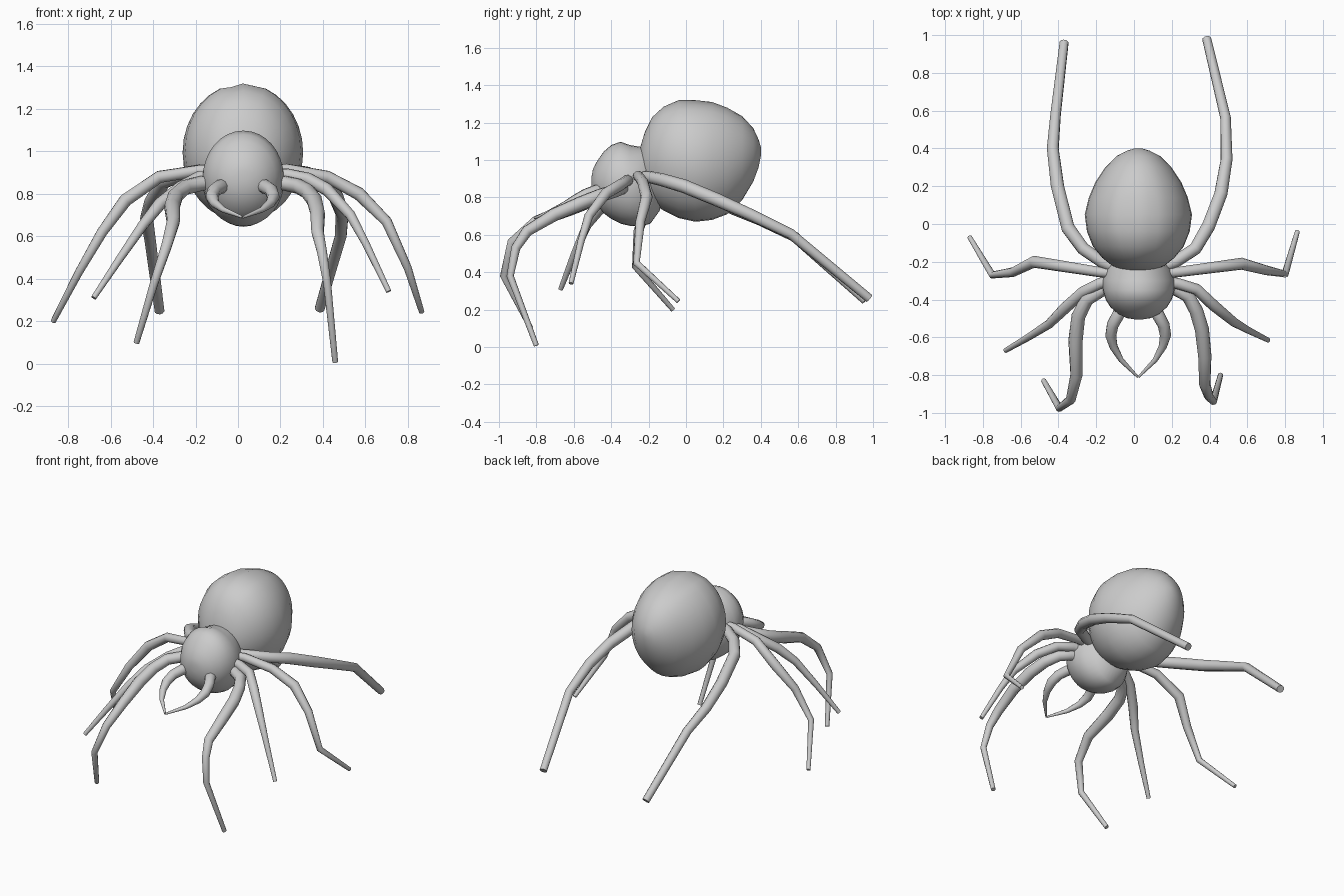
import bpy, bmesh, math
from mathutils import Vector


def skin(name, rings, angle):
    """Bridge a list of closed rings, cap both ends, shade smooth."""
    bm = bmesh.new()
    rows = [[bm.verts.new(p) for p in r] for r in rings]
    n = len(rows[0])
    for a, b in zip(rows, rows[1:]):
        for i in range(n):
            j = (i + 1) % n
            bm.faces.new((a[i], a[j], b[j], b[i]))
    bm.faces.new(rows[0])
    bm.faces.new(rows[-1])
    bmesh.ops.recalc_face_normals(bm, faces=bm.faces)
    me = bpy.data.meshes.new(name)
    bm.to_mesh(me)
    bm.free()
    ob = bpy.data.objects.new(name, me)
    bpy.context.collection.objects.link(ob)
    bpy.ops.object.select_all(action='DESELECT')
    ob.select_set(True)
    bpy.context.view_layer.objects.active = ob
    bpy.ops.object.shade_smooth_by_angle(angle=math.radians(angle))
    return ob


def tube(name, pts, radii, n=10):
    """Round limb through points; radii are (base, middle, tip)."""
    pts = [Vector(p) for p in pts]
    last = len(pts) - 1
    rings, u = [], None
    for k, p in enumerate(pts):
        d0 = (p - pts[max(k - 1, 0)]).normalized()
        d1 = (pts[min(k + 1, last)] - p).normalized()
        t = (d0 + d1).normalized()
        if u is None:
            u = t.orthogonal()
        u = (u - t * u.dot(t)).normalized()
        v = t.cross(u)
        f = 2 * k / last
        r = radii[0] + (radii[1] - radii[0]) * f if f < 1 else radii[1] + (radii[2] - radii[1]) * (f - 1)
        rings.append([p + r * (u * math.cos(a) + v * math.sin(a))
                      for a in (2 * math.pi * i / n for i in range(n))])
    return skin(name, rings, 50)


def body(name, cx, rows, groove=0.0, n=32):
    """Loft along y; rows are (y, z low, z high, half width)."""
    rings = []
    for y, lo, hi, w in rows:
        c, h = (lo + hi) / 2, (hi - lo) / 2
        ring = []
        for i in range(n):
            a = 2 * math.pi * i / n
            dx, dz = w * math.cos(a), h * math.sin(a)
            if dz > 0:
                dip = sum(math.exp(-((dx - g) / 0.018) ** 2) for g in (-0.05, 0.04))
                dz -= groove * dip * math.exp(-((y - 0.03) / 0.15) ** 2)
            ring.append((cx + dx, y, c + dz))
        rings.append(ring)
    return skin(name, rings, 80)


# Abdomen with two shallow grooves along the back
body("abdomen", 0.023, [
    (-0.25, .91, 1.05, .07), (-0.22, .82, 1.15, .14), (-0.18, .77, 1.23, .19),
    (-0.12, .73, 1.285, .24), (-0.04, .69, 1.32, .272), (0.05, .67, 1.32, .284),
    (0.14, .68, 1.31, .262), (0.22, .71, 1.28, .228), (0.30, .785, 1.235, .175),
    (0.36, .885, 1.17, .115), (0.388, .96, 1.11, .06), (0.40, 1.02, 1.07, .02)], 0.014)

# Head and chest in one piece
body("head", 0.025, [
    (-0.505, .86, .91, .02), (-0.498, .81, .95, .065), (-0.475, .76, .995, .11),
    (-0.44, .715, 1.045, .15), (-0.40, .685, 1.08, .175), (-0.35, .66, 1.098, .19),
    (-0.30, .648, 1.08, .193), (-0.24, .645, 1.07, .175), (-0.19, .66, 1.06, .14),
    (-0.14, .73, 1.0, .10)])

# Mouth feelers, mirrored about the body centre line
for side, s in (("right", 1), ("left", -1)):
    tube("feeler_" + side, [(0.022 + s * x, y, z) for x, y, z in (
        (.08, -.42, .83), (.105, -.48, .835), (.135, -.535, .815), (.145, -.59, .785),
        (.13, -.65, .755), (.09, -.72, .725), (.002, -.81, .69))], (.035, .03, .006))

# Legs, posed individually
tube("front_leg_right", [(.12, -.32, .85), (.22, -.345, .85), (.285, -.38, .835), (.33, -.46, .81),
     (.36, -.56, .77), (.375, -.70, .71), (.375, -.85, .62), (.395, -.91, .53),
     (.42, -.94, .38), (.458, -.80, .008)], (.034, .038, .014))
tube("front_leg_left", [(-.06, -.32, .85), (-.17, -.35, .85), (-.25, -.40, .83), (-.295, -.49, .79),
     (-.31, -.62, .74), (-.305, -.80, .67), (-.335, -.93, .56),
     (-.395, -.975, .38), (-.478, -.83, .10)], (.034, .038, .014))
tube("second_leg_right", [(.12, -.30, .89), (.23, -.315, .89), (.33, -.345, .87), (.42, -.43, .82),
     (.53, -.52, .70), (.60, -.56, .57), (.71, -.615, .34)], (.03, .03, .013))
tube("second_leg_left", [(-.07, -.29, .88), (-.18, -.315, .88), (-.27, -.36, .83), (-.37, -.45, .75),
     (-.45, -.53, .65), (-.56, -.60, .49), (-.68, -.67, .31)], (.03, .03, .013))
tube("third_leg_right", [(.12, -.265, .91), (.23, -.255, .915), (.42, -.23, .88), (.57, -.21, .80),
     (.70, -.245, .67), (.80, -.265, .45), (.865, -.04, .245)], (.025, .032, .013))
tube("third_leg_left", [(-.07, -.265, .91), (-.18, -.255, .91), (-.37, -.225, .88), (-.53, -.20, .77),
     (-.64, -.255, .62), (-.75, -.27, .43), (-.87, -.07, .20)], (.025, .032, .013))
tube("back_leg_right", [(.10, -.25, .91), (.22, -.20, .91), (.325, -.13, .895), (.395, -.01, .86),
     (.46, .16, .79), (.49, .34, .71), (.485, .56, .605), (.385, .98, .26)], (.03, .038, .024))
tube("back_leg_left", [(-.06, -.25, .91), (-.17, -.20, .91), (-.27, -.13, .89), (-.35, -.02, .86),
     (-.405, .20, .765), (-.43, .40, .68), (-.415, .58, .59), (-.37, .96, .25)], (.03, .038, .024))
